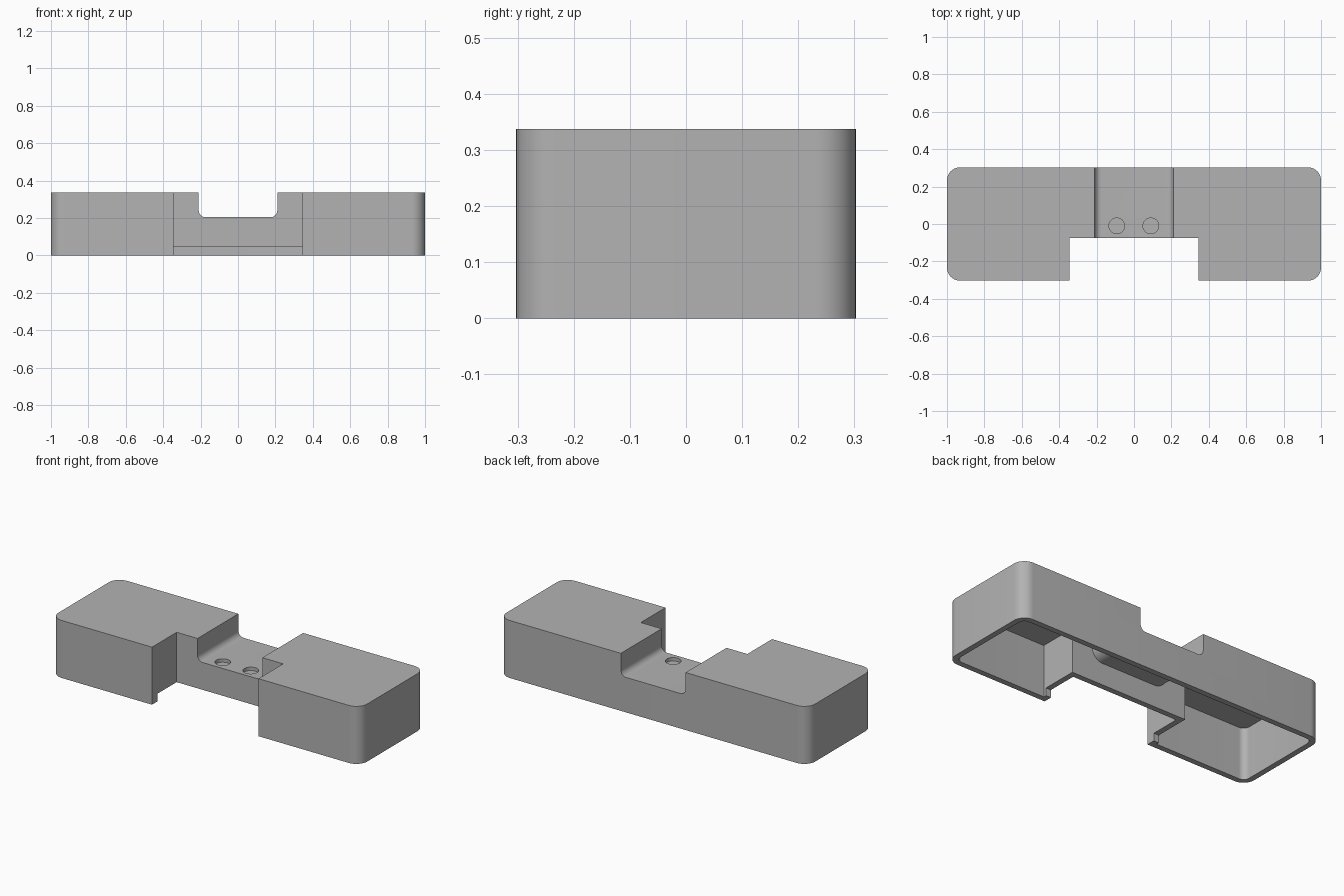
import bpy, bmesh, math
from mathutils import Matrix

cube = bpy.data.objects.get("Cube")
if cube:
    bpy.data.objects.remove(cube, do_unlink=True)

W, D, H = 1.0, 0.303, 0.337      # half width, half depth, height
T = 0.033                        # wall thickness
NOTCH_X, NOTCH_Y = 0.345, -0.075
DIP_X, DIP_Z = 0.21, 0.205
RIM_Z = 0.045

grey = bpy.data.materials.new("warm_grey_plastic")
grey.use_nodes = True
colour = (0.45, 0.45, 0.45, 1)
grey.diffuse_color = colour
grey.node_tree.nodes["Principled BSDF"].inputs["Base Color"].default_value = colour


def finish(name, bm, helper):
    bmesh.ops.recalc_face_normals(bm, faces=bm.faces)
    mesh = bpy.data.meshes.new(name)
    bm.to_mesh(mesh)
    bm.free()
    mesh.materials.append(grey)
    ob = bpy.data.objects.new(name, mesh)
    bpy.context.collection.objects.link(ob)
    ob.hide_render = helper
    return ob


def block(name, lo, hi, radius=0, rounded=None, helper=True):
    """Box between two corners; edges chosen by the rule are rounded."""
    bm = bmesh.new()
    bmesh.ops.create_cube(bm, size=1)
    for v in bm.verts:
        v.co = [lo[i] if v.co[i] < 0 else hi[i] for i in range(3)]
    if radius:
        edges = [e for e in bm.edges if rounded(e)]
        bmesh.ops.bevel(bm, geom=edges, offset=radius, segments=10,
                        profile=0.5, affect='EDGES')
    return finish(name, bm, helper)


def upright(e):
    a, b = e.verts
    return abs(a.co.z - b.co.z) > 0.1


def lower_lengthwise(e):
    a, b = e.verts
    return abs(a.co.y - b.co.y) > 0.1 and a.co.z < H * 0.9 and b.co.z < H * 0.9


def cut(target, cutters):
    bpy.context.view_layer.objects.active = target
    for c in cutters:
        m = target.modifiers.new("cut", 'BOOLEAN')
        m.operation = 'DIFFERENCE'
        m.solver = 'EXACT'
        m.object = c
        bpy.ops.object.modifier_apply(modifier=m.name)
    for c in cutters:
        bpy.data.objects.remove(c, do_unlink=True)


def notch_cutter(grow):
    return block("notch_cutter", (-NOTCH_X - grow, -1, -1),
                 (NOTCH_X + grow, NOTCH_Y + grow, 1))


def dip_cutter(grow):
    return block("dip_cutter", (-DIP_X - grow, -1, DIP_Z - grow),
                 (DIP_X + grow, 1, H + 0.1), 0.035 + grow, lower_lengthwise)


# Inner cavity follows the outside at one wall thickness
cavity = block("cavity_cutter", (-W + T, -D + T, -0.1),
               (W - T, D - T, H - T), 0.07 - T, upright)
cut(cavity, [notch_cutter(T), dip_cutter(T)])

# Raised lower rim around the front notch, leaving small tabs in front
undercut = block("undercut_cutter", (-NOTCH_X - T - 0.01, -D + 0.05, -0.2),
                 (NOTCH_X + T + 0.01, NOTCH_Y + T + 0.01, RIM_Z))

# Two shallow round sockets in the saddle
sockets = []
for x in (-0.092, 0.09):
    bm = bmesh.new()
    bmesh.ops.create_cone(bm, cap_ends=True, segments=48, radius1=0.042,
                          radius2=0.042, depth=0.1,
                          matrix=Matrix.Translation((x, -0.01, DIP_Z + 0.03)))
    sockets.append(finish("socket_cutter", bm, True))

# Outer housing
housing = block("housing_shell", (-W, -D, 0), (W, D, H), 0.07, upright, helper=False)
cut(housing, [notch_cutter(0), dip_cutter(0), cavity, undercut] + sockets)

bpy.ops.object.select_all(action='DESELECT')
housing.select_set(True)
bpy.context.view_layer.objects.active = housing
bpy.ops.object.shade_smooth_by_angle(angle=math.radians(30))
